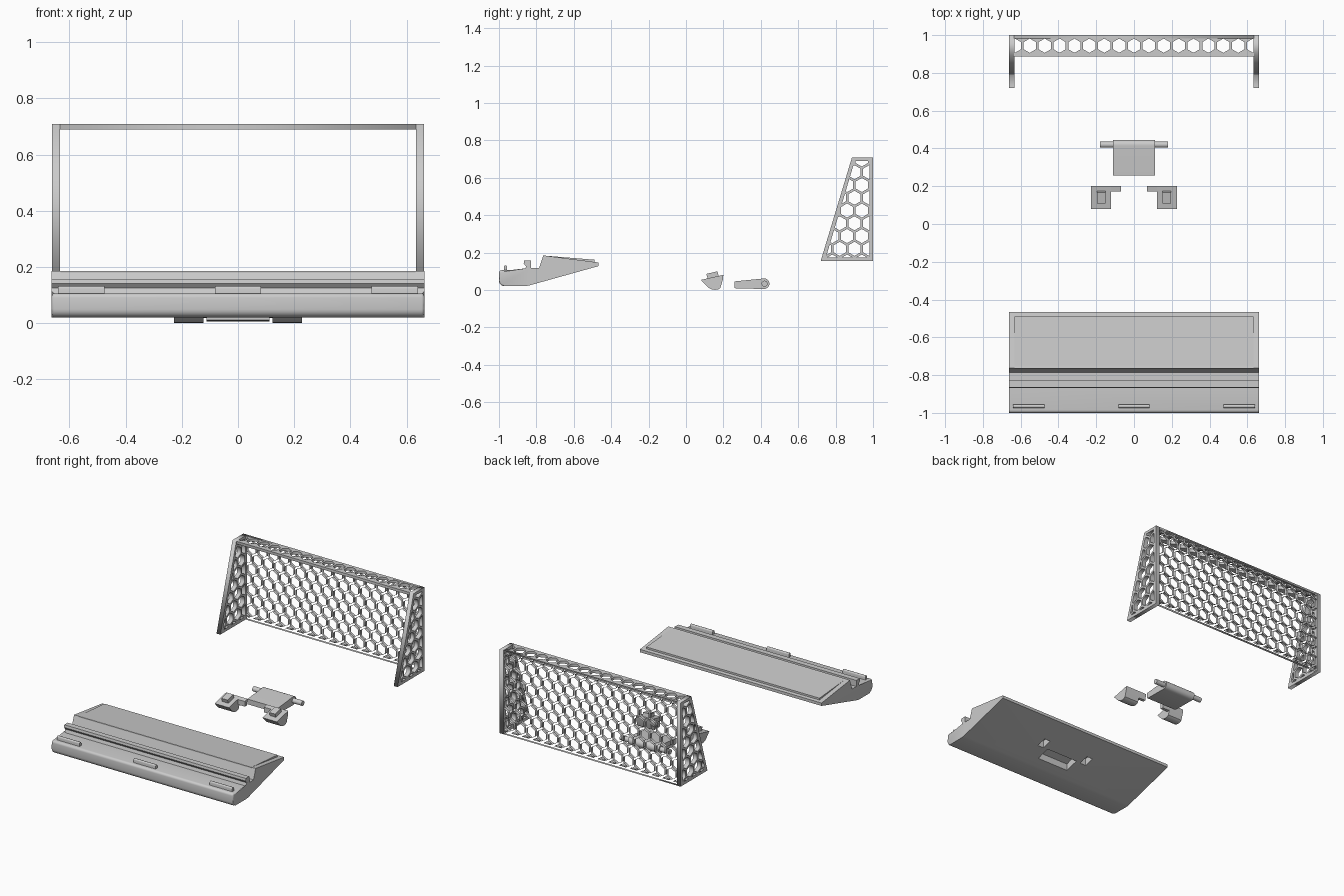
import bpy, bmesh, math
from mathutils import Matrix

if "Cube" in bpy.data.objects:
    bpy.data.objects.remove(bpy.data.objects["Cube"])


def finish(name, bm, smooth=False):
    bmesh.ops.recalc_face_normals(bm, faces=bm.faces)
    me = bpy.data.meshes.new(name)
    bm.to_mesh(me)
    bm.free()
    ob = bpy.data.objects.new(name, me)
    bpy.context.collection.objects.link(ob)
    if smooth:
        bpy.ops.object.select_all(action='DESELECT')
        ob.select_set(True)
        bpy.context.view_layer.objects.active = ob
        bpy.ops.object.shade_smooth_by_angle(angle=math.radians(35))
    return ob


def add_prism(bm, profile, x0, x1):
    """Extrude a (y, z) profile along x."""
    a = [bm.verts.new((x0, y, z)) for y, z in profile]
    b = [bm.verts.new((x1, y, z)) for y, z in profile]
    n = len(profile)
    bm.faces.new(a)
    bm.faces.new(b[::-1])
    for i in range(n):
        bm.faces.new((a[i], b[i], b[(i + 1) % n], a[(i + 1) % n]))


def box(y0, y1, z0, z1):
    return [(y0, z0), (y1, z0), (y1, z1), (y0, z1)]


def arc(cy, cz, r, a0, a1, n):
    return [(cy + r * math.cos(math.radians(a0 + (a1 - a0) * i / n)),
             cz + r * math.sin(math.radians(a0 + (a1 - a0) * i / n))) for i in range(n + 1)]


# Base body: rounded front, ledge, hooked rail, wedge deck
W = 0.663
profile = ([(-0.467, 0.128), (-0.467, 0.147), (-0.763, 0.185), (-0.785, 0.118),
            (-0.829, 0.118), (-0.829, 0.158), (-0.865, 0.158), (-0.868, 0.142),
            (-0.855, 0.126), (-0.862, 0.106)]
           + arc(-0.985, 0.091, 0.015, 90, 180, 4)
           + arc(-0.972, 0.049, 0.028, 180, 270, 5)
           + [(-0.86, 0.021), (-0.84, 0.024)])
bm = bmesh.new()
add_prism(bm, profile, -W, W)
ends = [e for e in bm.edges
        if abs(e.verts[0].co.x - e.verts[1].co.x) < 1e-5
        and all(v.co.y < -0.855 and v.co.z < 0.107 for v in e.verts)]
bmesh.ops.bevel(bm, geom=ends, offset=0.01, segments=3, affect='EDGES', profile=0.5)
base = finish("base", bm, True)

# Underside pocket for the flap and two peg slots
bm = bmesh.new()
add_prism(bm, [(-0.78, 0.0), (-0.69, 0.0), (-0.69, 0.115), (-0.78, 0.085)], -0.115, 0.115)
for s in (-1, 1):
    add_prism(bm, box(-0.692, -0.628, 0.0, 0.115), s * 0.148, s * 0.192)
cutter = finish("pocket_cutter", bm)
cutter.hide_render = True
mod = base.modifiers.new("pockets", 'BOOLEAN')
mod.operation = 'DIFFERENCE'
mod.solver = 'EXACT'
mod.object = cutter
bpy.context.view_layer.objects.active = base
bpy.ops.object.modifier_apply(modifier=mod.name)
bpy.data.objects.remove(cutter)

# Raised thin deck panel
bm = bmesh.new()
add_prism(bm, [(-0.765, 0.16), (-0.49, 0.14), (-0.49, 0.162), (-0.765, 0.1845)], -0.632, 0.632)
finish("deck_panel", bm)

# Front tabs
for i, (x0, x1) in enumerate(((-0.64, -0.475), (-0.081, 0.081), (0.475, 0.64))):
    bm = bmesh.new()
    add_prism(bm, [(-0.974, 0.095), (-0.956, 0.095)] + arc(-0.965, 0.123, 0.009, 0, 180, 6), x0, x1)
    finish(f"front_tab_{i}", bm, True)

# Hinged flap with axle
bm = bmesh.new()
add_prism(bm, [(0.258, 0.012), (0.27, 0.008)] + arc(0.418, 0.034, 0.028, -95, 100, 14)
          + [(0.258, 0.046)], -0.112, 0.112)
finish("flap", bm, True)
bm = bmesh.new()
add_prism(bm, arc(0.42, 0.034, 0.016, 0, 345, 23), -0.18, 0.18)
finish("flap_axle", bm, True)

# Hinge brackets: rounded block, tilted peg, inner arm
for side, s in (("left", -1), ("right", 1)):
    bm = bmesh.new()
    add_prism(bm, [(0.08, 0.054), (0.098, 0.034), (0.12, 0.012), (0.138, 0.003), (0.155, 0.001),
                   (0.172, 0.003), (0.184, 0.012), (0.197, 0.055), (0.2, 0.081)],
              s * 0.122, s * 0.227)
    finish(side + "_bracket", bm, True)
    bm = bmesh.new()
    add_prism(bm, [(0.118, 0.055), (0.176, 0.068), (0.168, 0.1), (0.108, 0.086)],
              s * 0.152, s * 0.196)
    finish(side + "_bracket_peg", bm)
    bm = bmesh.new()
    add_prism(bm, [(0.172, 0.04), (0.192, 0.04), (0.2, 0.081), (0.172, 0.074)], s * 0.07, s * 0.123)
    finish(side + "_bracket_arm", bm)

# Honeycomb panels
SIDE = 0.0455                      # hexagon cell side
DU, DV = SIDE * math.sqrt(3), SIDE * 1.5
HOLE = SIDE - 0.0135 / math.sqrt(3)


def clip(poly, region):
    """Clip a polygon to a convex counter-clockwise region."""
    for i, (ax, ay) in enumerate(region):
        bx, by = region[(i + 1) % len(region)]
        d = [(bx - ax) * (y - ay) - (by - ay) * (x - ax) for x, y in poly]
        out = []
        for k, p in enumerate(poly):
            j = k - 1
            if (d[k] >= 0) != (d[j] >= 0):
                t = d[j] / (d[j] - d[k])
                q = poly[j]
                out.append((q[0] + t * (p[0] - q[0]), q[1] + t * (p[1] - q[1])))
            if d[k] >= 0:
                out.append(p)
        poly = out
        if len(poly) < 3:
            return []
    return poly


def area(p):
    return abs(sum(p[i - 1][0] * p[i][1] - p[i][0] * p[i - 1][1] for i in range(len(p)))) / 2


def net_panel(name, outline, region, u0, v0, thick, matrix):
    """Flat plate with hexagon holes kept inside region, then placed by matrix."""
    loops = [outline]
    for r in range(-12, 13):
        for c in range(-12, 13):
            cu, cv = u0 + (c + (r % 2) / 2) * DU, v0 + r * DV
            hole = clip(arc(cu, cv, HOLE, 30, 330, 5), region)
            if len(hole) > 2 and area(hole) > 1e-4:
                loops.append(hole)
    cu = bpy.data.curves.new(name, 'CURVE')
    cu.dimensions = '2D'
    cu.fill_mode = 'BOTH'
    cu.extrude = thick / 2
    for lp in loops:
        sp = cu.splines.new('POLY')
        sp.points.add(len(lp) - 1)
        for pt, (u, v) in zip(sp.points, lp):
            pt.co = (u, v, 0, 1)
        sp.use_cyclic_u = True
    tmp = bpy.data.objects.new(name + "_curve", cu)
    bpy.context.collection.objects.link(tmp)
    deps = bpy.context.evaluated_depsgraph_get()
    me = bpy.data.meshes.new_from_object(tmp.evaluated_get(deps))
    bpy.data.objects.remove(tmp)
    bm = bmesh.new()
    bm.from_mesh(me)
    bmesh.ops.remove_doubles(bm, verts=bm.verts, dist=1e-5)
    bm.transform(matrix)
    finish(name, bm)


def plane(u_axis, v_axis, n_axis, origin):
    m = Matrix((u_axis, v_axis, n_axis)).transposed().to_4x4()
    m.translation = origin
    return m


X, Y, Z = (1, 0, 0), (0, 1, 0), (0, 0, 1)
XI = 0.634

# Goal back net and top net
net_panel("goal_back", box(-XI, XI, 0.155, 0.708), box(-XI, XI, 0.175, 0.69),
          0.0, 0.425, 0.018, plane(X, Z, (0, -1, 0), (0, 0.991, 0)))
net_panel("goal_top", box(-XI, XI, 0.887, 0.982), box(-XI, XI, 0.906, 0.982 - 0.001),
          0.0, 0.944, 0.018, plane(X, Y, Z, (0, 0, 0.699)))

# Goal side nets
for side, s in (("left", -1), ("right", 1)):
    net_panel("goal_side_" + side,
              [(0.72, 0.155), (1.0, 0.155), (1.0, 0.708), (0.887, 0.708)],
              [(0.748, 0.175), (0.98, 0.175), (0.98, 0.69), (0.902, 0.69)],
              0.94, 0.425, 0.028, plane(Y, Z, X, (s * 0.647, 0, 0)))
